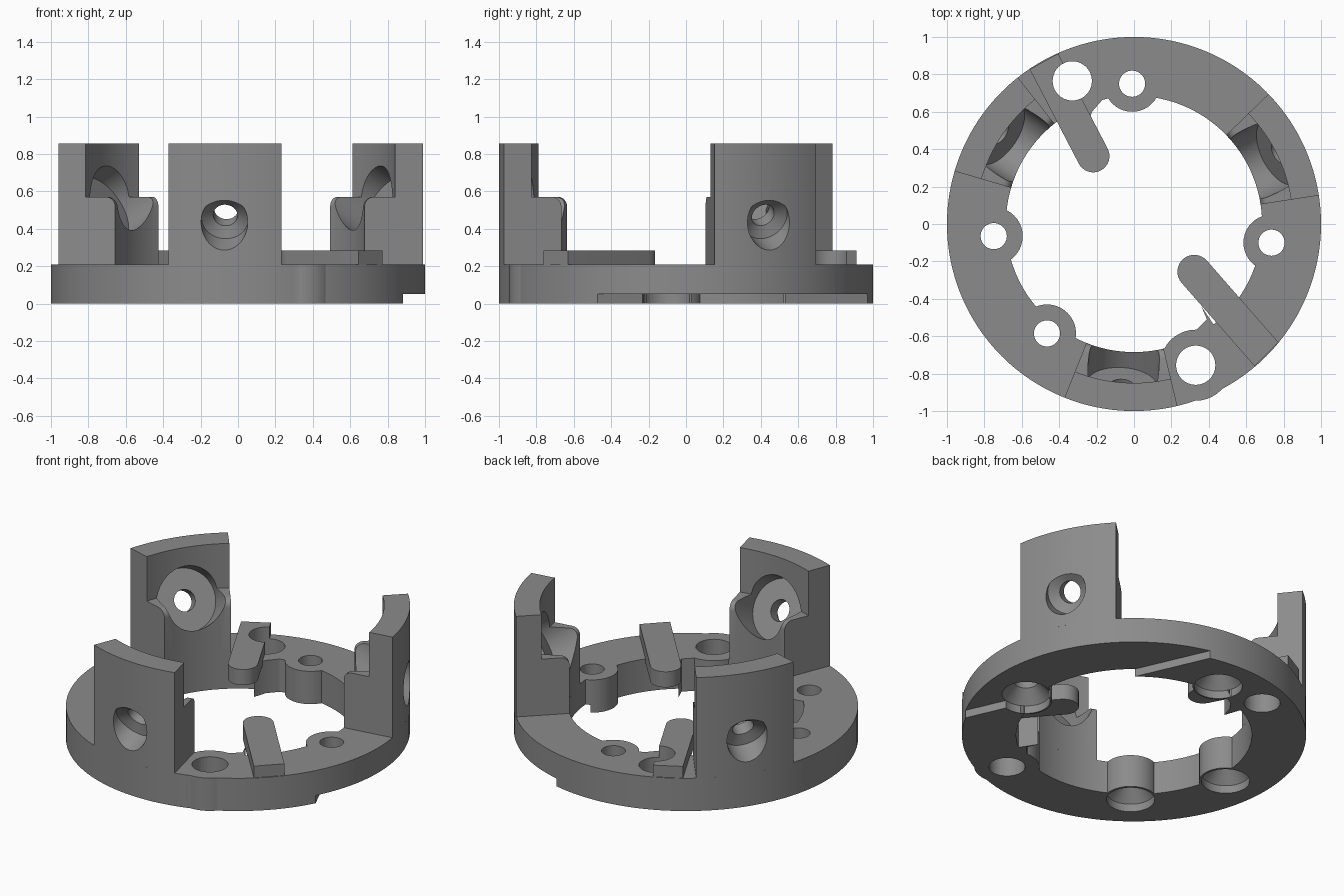
import bpy, bmesh, math
from mathutils import Matrix, Vector

if "Cube" in bpy.data.objects:
    bpy.data.objects.remove(bpy.data.objects["Cube"])

grey = bpy.data.materials.new("mid grey")
grey.diffuse_color = (0.26, 0.26, 0.26, 1)
grey.use_nodes = True
grey.node_tree.nodes["Principled BSDF"].inputs["Base Color"].default_value = grey.diffuse_color
RING_IN, RING_TOP = 0.685, 0.21


def finish(name, bm):
    bmesh.ops.remove_doubles(bm, verts=bm.verts, dist=1e-5)
    bmesh.ops.recalc_face_normals(bm, faces=bm.faces)
    me = bpy.data.meshes.new(name)
    bm.to_mesh(me)
    bm.free()
    me.materials.append(grey)
    ob = bpy.data.objects.new(name, me)
    bpy.context.collection.objects.link(ob)
    return ob


def lathe(name, prof, n=64, start=0.0, sweep=360.0, matrix=None):
    """Revolve a closed (radius, height) loop; a partial sweep gets end caps."""
    bm = bmesh.new()
    full = sweep >= 360
    rows = []
    for i in range(n if full else n + 1):
        a = math.radians(start + sweep * i / n)
        rows.append([bm.verts.new((r * math.cos(a), r * math.sin(a), z)) for r, z in prof])
    m = len(prof)
    for i in range(n):
        p, q = rows[i], rows[(i + 1) % len(rows)]
        for j in range(m):
            k = (j + 1) % m
            pts = [p[j], q[j], q[k], p[k]]
            if prof[j][0] == 0 and prof[k][0] == 0:
                continue
            if prof[j][0] == 0:
                pts = [p[j], q[k], p[k]]
            elif prof[k][0] == 0:
                pts = [p[j], q[j], p[k]]
            bm.faces.new(pts)
    if not full:
        bm.faces.new(rows[0])
        bm.faces.new(rows[-1])
    if matrix:
        bm.transform(matrix)
    return finish(name, bm)


def prism(name, pts, z0, z1):
    bm = bmesh.new()
    f = bm.faces.new([bm.verts.new((x, y, z0)) for x, y in pts])
    up = bmesh.ops.extrude_face_region(bm, geom=[f])["geom"]
    bmesh.ops.translate(bm, vec=(0, 0, z1 - z0),
                        verts=[v for v in up if isinstance(v, bmesh.types.BMVert)])
    return finish(name, bm)


def spindle(name, prof, x, y):
    return lathe(name, prof, 40, matrix=Matrix.Translation((x, y, 0)))


def boolean(ob, tool, op="DIFFERENCE"):
    mod = ob.modifiers.new(op.lower(), "BOOLEAN")
    mod.operation, mod.object, mod.solver = op, tool, "EXACT"
    bpy.context.view_layer.objects.active = ob
    bpy.ops.object.modifier_apply(modifier=mod.name)


def discard(tool):
    bpy.data.objects.remove(tool)


# Base ring
ring = lathe("base_ring", [(RING_IN, 0), (1, 0), (1, RING_TOP), (RING_IN, RING_TOP)], 128)

# Screw bosses and their webs, joined to the ring
small = [(-0.01, 0.75, 0.15), (-0.75, -0.065, 0.155), (0.735, -0.10, 0.15), (-0.465, -0.585, 0.155)]
large = [(-0.33, 0.765), (0.33, -0.755)]
for x, y, r in small + [(0.33, -0.755, 0.19)]:
    t = spindle("boss", [(0, 0), (r, 0), (r, RING_TOP), (0, RING_TOP)], x, y)
    boolean(ring, t, "UNION")
    discard(t)
for pts in ([(-0.25, 0.52), (-0.225, 0.60), (-0.155, 0.68), (-0.33, 0.75)],
            [(0.36, -0.44), (0.39, -0.51), (0.33, -0.57), (0.50, -0.65)]):
    t = prism("web", pts, 0, RING_TOP)
    boolean(ring, t, "UNION")
    discard(t)

# Shallow step under one side of the ring, beyond a straight chord
c, s = math.cos(math.radians(24)), math.sin(math.radians(24))
step = prism("step", [(u * c - v * s, u * s + v * c) for u, v in
                      ((0.613, -1.2), (1.3, -1.2), (1.3, 1.2), (0.613, 1.2))], -0.1, 0.05)
boolean(ring, step)
discard(step)

# Countersunk screw holes and plain large holes
for x, y, r in small:
    t = spindle("countersink", [(0, -0.1), (0.14, -0.1), (0.14, 0.05), (0.07, 0.13),
                                (0.07, 0.4), (0, 0.4)], x, y)
    boolean(ring, t)
    discard(t)
bores = [spindle("bore", [(0, -0.1), (0.105, -0.1), (0.105, 0.4), (0, 0.4)], x, y) for x, y in large]
for t in bores:
    boolean(ring, t)


# Raised bars pointing inward, rounded at the inner end
def bar(name, cx, cy, heading, r):
    a = math.radians(heading)
    d, n = Vector((math.cos(a), math.sin(a))), Vector((-math.sin(a), math.cos(a)))
    o = Vector((cx, cy))
    pts = [o + r * (n * math.cos(k * math.pi / 16) - d * math.sin(k * math.pi / 16))
           for k in range(17)]
    for side in (-1, 1):
        p = o + side * r * n
        b = p.dot(d)
        pts.append(p + d * (-b + math.sqrt(b * b - p.length_squared + 0.995)))
    return prism(name, [tuple(p) for p in pts], 0.185, 0.285)


bars = [bar("rear_bar", -0.218, 0.363, 117.5, 0.087), bar("front_bar", 0.322, -0.255, -48.8, 0.09)]
boolean(bars[0], bores[0])
for t in bores:
    discard(t)

# Three upright posts: tall outer wall with a lower rounded ledge inside
fillet = [(RING_IN + 0.05 - 0.05 * math.cos(k * math.pi / 12),
           0.52 + 0.05 * math.sin(k * math.pi / 12)) for k in range(7)]
profile = [(RING_IN, RING_TOP)] + fillet + [(0.85, 0.57), (0.85, 0.855), (1, 0.855), (1, RING_TOP)]
# Stepped screw bore, rising 30 degrees towards the middle
tool_prof = [(0, -0.25), (0.125, -0.25), (0.125, 0.05), (0.065, 0.085), (0.065, 0.156),
             (0.19, 0.156), (0.19, 0.6), (0, 0.6)]
posts = []
for name, mid in (("right_post", 26.4), ("left_post", 146), ("front_post", 265.8)):
    post = lathe(name, profile, 14, mid - 17.6, 35.2)
    m = (Matrix.Rotation(math.radians(mid), 4, "Z") @ Matrix.Translation((1, 0, 0.43))
         @ Matrix.Rotation(math.radians(-60), 4, "Y"))
    t = lathe("screw_bore", tool_prof, 48, matrix=m)
    boolean(post, t)
    discard(t)
    posts.append(post)

# Smooth curved walls, keep edges crisp
for ob in [ring] + bars + posts:
    bpy.ops.object.select_all(action="DESELECT")
    ob.select_set(True)
    bpy.context.view_layer.objects.active = ob
    bpy.ops.object.shade_smooth_by_angle(angle=math.radians(25))
